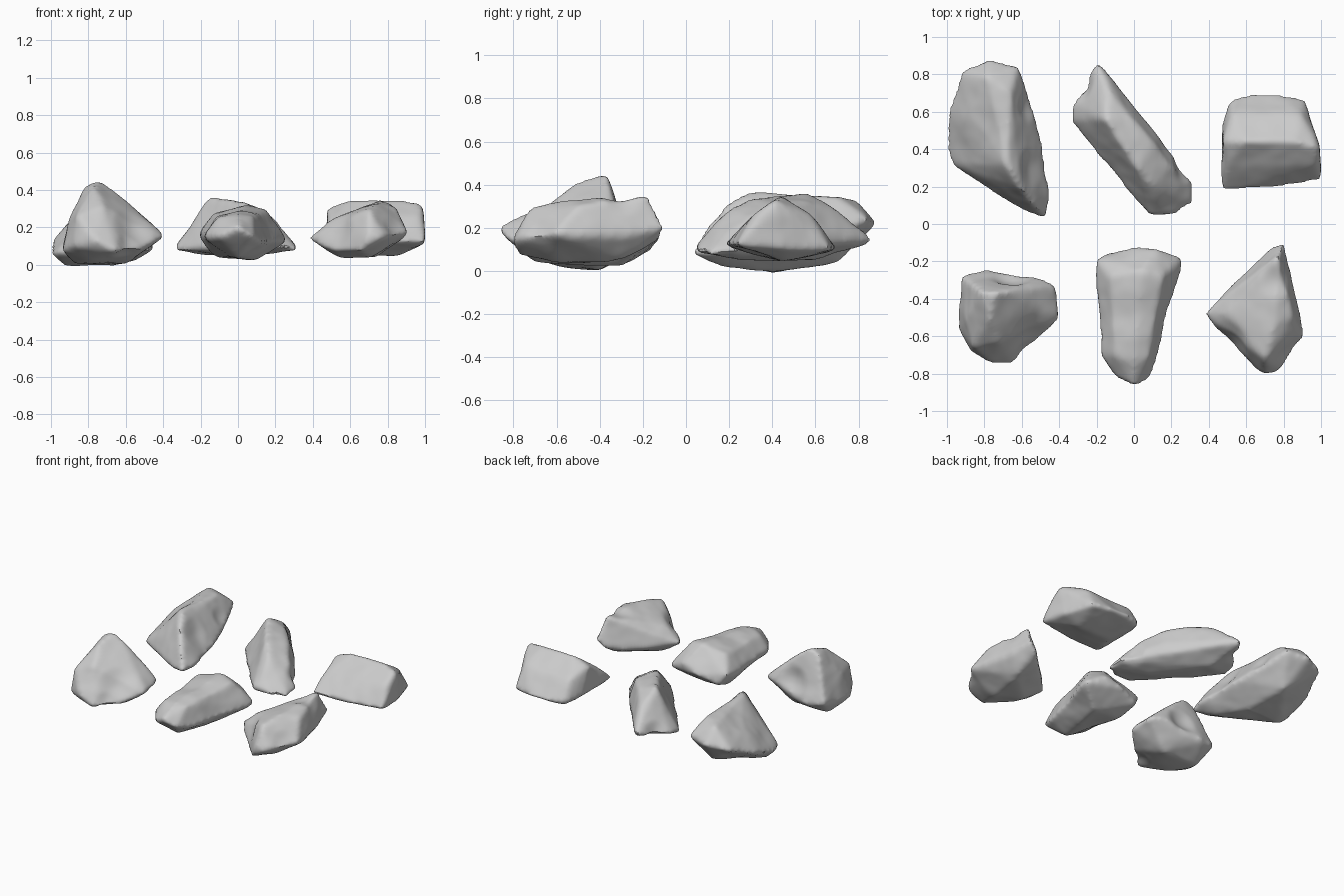
import bpy, bmesh
from mathutils import Vector, noise

stone = bpy.data.materials.new("grey_stone")
stone.diffuse_color = (0.6, 0.6, 0.6, 1)


def rock(name, rim, crest, base, dents=(), seed=0):
    """Chiselled stone: hull of rim, crest and base corners, worn and dented."""
    bm = bmesh.new()
    for p in rim + crest + base:
        bm.verts.new(p)
    bmesh.ops.convex_hull(bm, input=bm.verts[:])
    loose = [v for v in bm.verts if not v.link_faces]
    bmesh.ops.delete(bm, geom=loose, context='VERTS')
    bmesh.ops.recalc_face_normals(bm, faces=bm.faces[:])
    mesh = bpy.data.meshes.new(name)
    bm.to_mesh(mesh)
    bm.free()
    ob = bpy.data.objects.new(name, mesh)
    bpy.context.collection.objects.link(ob)
    bpy.context.view_layer.objects.active = ob
    ob.select_set(True)
    # even surface, then worn edges
    m = ob.modifiers.new("even", 'REMESH')
    m.mode, m.voxel_size = 'VOXEL', 0.016
    m = ob.modifiers.new("worn", 'SMOOTH')
    m.factor, m.iterations = 0.5, 7
    for m in list(ob.modifiers):
        bpy.ops.object.modifier_apply(modifier=m.name)
    # broad lumps and local hollows
    shift = Vector((seed * 3.1, seed * 1.7, seed * 2.3))
    moves = []
    for v in mesh.vertices:
        d = 0.009 * noise.noise(v.co * 6 + shift) + 0.002 * noise.noise(v.co * 14 + shift) + 0.004
        for c, r, depth in dents:
            d -= depth * max(0, 1 - ((v.co - Vector(c)).length / r) ** 2) ** 2
        moves.append(v.co + v.normal * d)
    for v, co in zip(mesh.vertices, moves):
        v.co = co
    mesh.materials.clear()
    mesh.materials.append(stone)
    bpy.ops.object.shade_smooth_by_angle(angle=0.7)
    ob.select_set(False)


# Broad slab with a long ridge
rock("back_left_rock",
     [(-.92, .82, .2), (-.78, .87, .22), (-.62, .84, .24), (-.57, .7, .18), (-.5, .47, .13),
      (-.45, .16, .09), (-.47, .03, .08), (-.57, .06, .07), (-.75, .17, .08), (-.97, .32, .06),
      (-1, .4, .06), (-.99, .6, .12)],
     [(-.78, .78, .33), (-.66, .7, .34), (-.68, .32, .37), (-.61, .2, .32), (-.53, .1, .2),
      (-.88, .58, .25)],
     [(-.93, .4, 0), (-.65, .4, 0), (-.7, .7, .04), (-.55, .15, .03)],
     [((-.8, .5, .3), .16, .02), ((-.55, .3, .24), .12, .015), ((-.56, .62, .24), .09, .015)], 1)

# Long diagonal wedge with a steep right wall and a low far end
rock("back_middle_rock",
     [(-.2, .87, .14), (-.14, .79, .14), (0, .62, .17), (.12, .47, .18), (.2, .32, .15),
      (.32, .21, .09), (.32, .11, .08), (.2, .05, .1), (.09, .04, .1), (.06, .1, .1),
      (-.14, .34, .08), (-.34, .55, .08), (-.33, .64, .1)],
     [(-.15, .56, .36), (-.13, .7, .28), (-.02, .57, .32), (.1, .43, .3), (.02, .3, .33),
      (.19, .31, .25), (.1, .2, .28), (.12, .1, .18), (.24, .2, .18)],
     [(-.15, .6, .05), (.1, .25, .05)],
     [((-.28, .74, .13), .1, .025), ((.25, .29, .14), .09, .02)], 2)

# Tent-shaped block with rounded slopes
rock("back_right_rock",
     [(.47, .18, .12), (.72, .19, .12), (1, .23, .12), (1, .28, .17), (.98, .45, .1),
      (.94, .56, .1), (.91, .67, .1), (.78, .7, .1), (.63, .7, .1), (.52, .66, .1), (.48, .54, .12)],
     [(.48, .44, .3), (.6, .44, .345), (.86, .44, .345), (.98, .41, .32), (.5, .31, .245),
      (.97, .32, .255), (.53, .58, .24), (.89, .58, .25)],
     [(.6, .45, .05), (.85, .45, .05)],
     [], 3)

# Tall rock with a steep back and a full front left shoulder
rock("front_left_rock",
     [(-.92, -.28, .12), (-.8, -.25, .1), (-.68, -.28, .1), (-.5, -.29, .18), (-.41, -.33, .17),
      (-.4, -.5, .15), (-.51, -.62, .08), (-.65, -.75, .07), (-.76, -.74, .13), (-.87, -.67, .1),
      (-.93, -.57, .08), (-.93, -.4, .1)],
     [(-.82, -.36, .42), (-.75, -.37, .45), (-.69, -.36, .42), (-.77, -.5, .41), (-.58, -.37, .27),
      (-.72, -.63, .31), (-.86, -.66, .26), (-.9, -.52, .25)],
     [(-.87, -.4, 0), (-.8, -.6, .03), (-.6, -.4, .01)],
     [((-.57, -.58, .18), .14, .03), ((-.66, -.28, .22), .12, .025), ((-.6, -.66, .08), .09, .02)], 4)

# Tapered tongue with a blunt tip
rock("front_middle_rock",
     [(-.2, -.19, .18), (-.15, -.16, .1), (0, -.12, .15), (.12, -.14, .2), (.26, -.18, .13),
      (.18, -.45, .13), (.13, -.7, .12), (.08, -.83, .15), (0, -.87, .2), (-.1, -.82, .15),
      (-.17, -.7, .15), (-.2, -.28, .15)],
     [(.15, -.28, .29), (.04, -.25, .32), (-.13, -.28, .27), (0, -.75, .27), (-.1, -.7, .25),
      (.08, -.7, .26)],
     [(0, -.7, .04), (.1, -.3, .02), (-.12, -.3, .05)],
     [((.17, -.5, .18), .14, .01), ((0, -.48, .3), .16, .01)], 5)

# Angular rock with a raised horn at the back
rock("front_right_rock",
     [(.8, -.1, .2), (.74, -.13, .15), (.64, -.22, .12), (.5, -.39, .13), (.37, -.48, .14),
      (.52, -.64, .07), (.66, -.78, .08), (.7, -.8, .15), (.78, -.78, .15), (.91, -.61, .17),
      (.88, -.5, .17), (.84, -.3, .15)],
     [(.77, -.17, .35), (.8, -.35, .32), (.75, -.54, .33), (.85, -.5, .3), (.65, -.35, .3),
      (.7, -.72, .29), (.5, -.48, .24)],
     [(.75, -.3, .05), (.7, -.6, .04), (.55, -.5, .04)],
     [((.52, -.62, .18), .13, .02), ((.76, -.3, .34), .11, .02), ((.86, -.68, .2), .1, .015)], 6)
